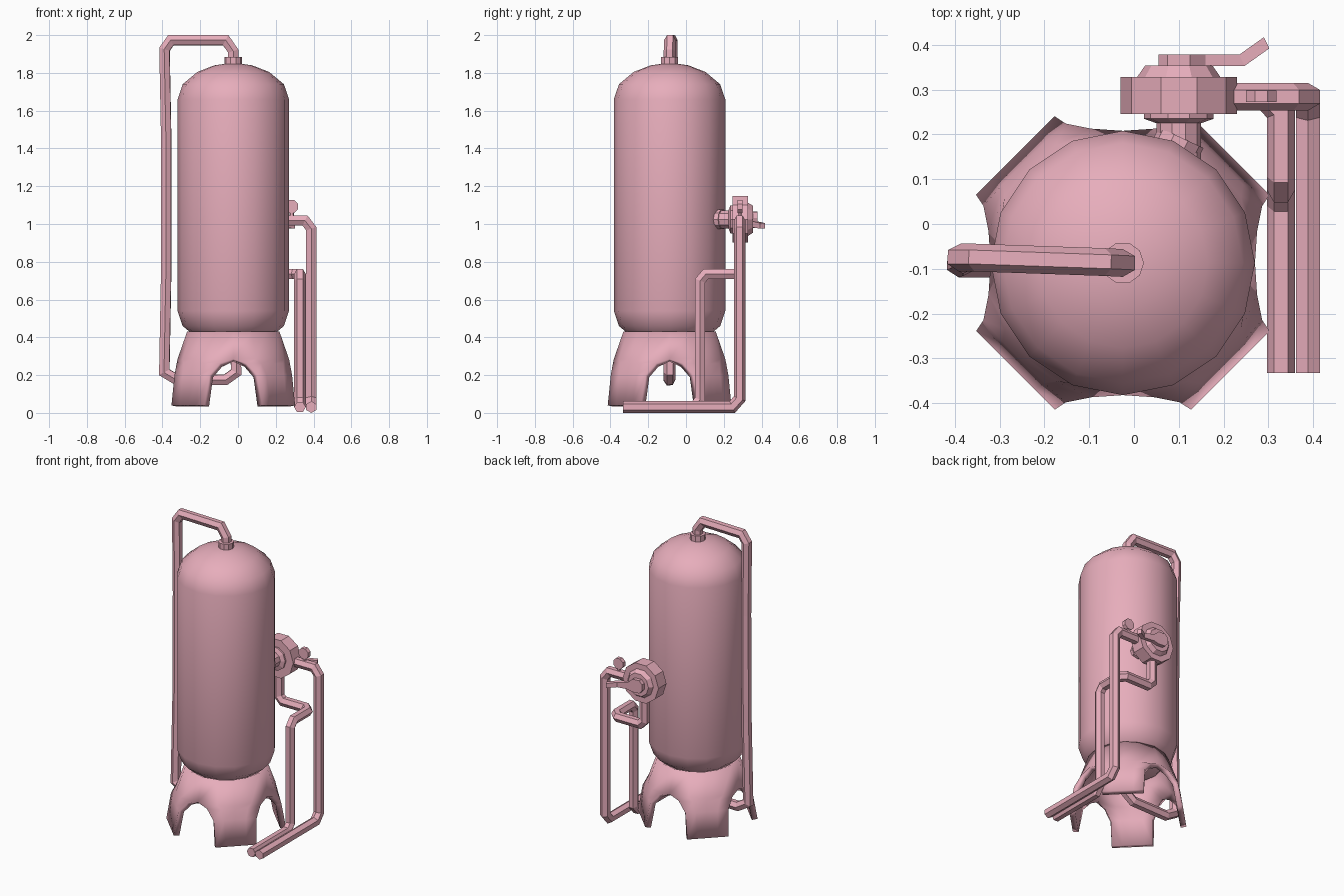
import bpy, bmesh, math
from mathutils import Vector, Matrix

if "Cube" in bpy.data.objects:
    bpy.data.objects.remove(bpy.data.objects["Cube"])

CX, CY = -0.025, -0.087          # tank axis
pink = bpy.data.materials.new("pink_paint")
pink.diffuse_color = (0.80, 0.42, 0.50, 1)
pink.use_nodes = True
pink.node_tree.nodes["Principled BSDF"].inputs["Base Color"].default_value = pink.diffuse_color


def finish(name, bm, smooth=False):
    bmesh.ops.remove_doubles(bm, verts=bm.verts, dist=1e-5)
    bmesh.ops.recalc_face_normals(bm, faces=bm.faces)
    me = bpy.data.meshes.new(name)
    bm.to_mesh(me)
    bm.free()
    ob = bpy.data.objects.new(name, me)
    bpy.context.collection.objects.link(ob)
    me.materials.append(pink)
    if smooth:
        bpy.ops.object.select_all(action='DESELECT')
        ob.select_set(True)
        bpy.context.view_layer.objects.active = ob
        bpy.ops.object.shade_smooth_by_angle(angle=math.radians(32))
    return ob


def bridge(bm, rings):
    """Join closed rings of verts into a capped skin."""
    for a, b in zip(rings, rings[1:]):
        n = len(a)
        for i in range(n):
            j = (i + 1) % n
            bm.faces.new((a[i], a[j], b[j], b[i]))
    bm.faces.new(rings[0])
    bm.faces.new(rings[-1])


def lathe(name, profile, sides, loc, axis=(0, 0, 1), turn=0.0, smooth=False):
    """profile: (radius, distance along axis) pairs."""
    bm = bmesh.new()
    q = Vector(axis).to_track_quat('Z', 'Y').to_matrix()
    rings = []
    for r, h in profile:
        ring = []
        for i in range(sides):
            a = turn + 2 * math.pi * i / sides
            p = q @ Vector((r * math.cos(a), r * math.sin(a), h))
            ring.append(bm.verts.new(p + Vector(loc)))
        rings.append(ring)
    bridge(bm, rings)
    return finish(name, bm, smooth)


def pipe(name, pts, r=0.031, sides=6):
    """Hexagonal tube with mitred bends along a path."""
    pts = [Vector(p) for p in pts]
    d0 = (pts[1] - pts[0]).normalized()
    u = d0.cross(Vector((0, 1, 0)))
    u = (u if u.length > 0.1 else d0.cross(Vector((1, 0, 0)))).normalized()
    v = d0.cross(u)
    ring = [pts[0] + r * (math.cos(a) * u + math.sin(a) * v)
            for a in (2 * math.pi * (i + 0.5) / sides for i in range(sides))]
    bm = bmesh.new()
    rings = [[bm.verts.new(p) for p in ring]]
    for k in range(1, len(pts)):
        d = (pts[k] - pts[k - 1]).normalized()
        nxt = (pts[k + 1] - pts[k]).normalized() if k + 1 < len(pts) else d
        n = (d + nxt).normalized()          # mitre plane
        ring = [p + d * ((pts[k] - p).dot(n) / d.dot(n)) for p in ring]
        rings.append([bm.verts.new(p) for p in ring])
    bridge(bm, rings)
    return finish(name, bm)


# Tank with domed ends
dome = [(0.295, 1.66), (0.268, 1.74), (0.19, 1.805), (0.10, 1.84), (0.03, 1.85)]
base = [(r, 2.2 - z) for r, z in reversed(dome)]
lathe("tank", base + dome, 16, (CX, CY, 0), smooth=True)
lathe("top_fitting", [(0.047, 1.84), (0.047, 1.885)], 10, (CX, CY, 0))
lathe("bottom_fitting", [(0.047, 0.31), (0.047, 0.36)], 10, (CX, CY, 0))

# Skirt with four splayed legs and arches: rows of (z, edge dist, half width, centre dist)
rows = [(0.04, 0.339, 0.124, 0.339), (0.20, 0.310, 0.130, 0.315),
        (0.262, 0.262, 0.162, 0.302), (0.285, 0.2086, 0.2086, 0.297),
        (0.43, 0.173, 0.173, 0.245)]
bm = bmesh.new()
for q in range(4):
    rot = Matrix.Rotation(math.radians(45 + 90 * q), 3, 'Z')
    grid = []
    for z, de, w, dc in rows:
        grid.append([bm.verts.new(rot @ Vector((dc + (de - dc) * t * t, w * t, z))
                                  + Vector((CX, CY, 0)))
                     for t in (-1, -0.5, 0, 0.5, 1)])
    for a, b in zip(grid, grid[1:]):
        for i in range(4):
            bm.faces.new((a[i], a[i + 1], b[i + 1], b[i]))
skirt = finish("leg_skirt", bm, smooth=True)
sol = skirt.modifiers.new("thickness", 'SOLIDIFY')
sol.thickness = 0.035
sol.offset = -1

# Long side pipe from the top of the tank round to the bottom
pipe("side_pipe", [
    (CX, CY, 1.87), (CX, CY, 1.915), (-0.065, -0.085, 1.973), (-0.355, -0.075, 1.973),
    (-0.389, -0.075, 1.925), (-0.380, -0.08, 1.45), (-0.380, -0.085, 0.75),
    (-0.390, -0.088, 0.215), (-0.320, -0.088, 0.173), (-0.065, CY, 0.176),
    (-0.010, CY, 0.215), (-0.012, CY, 0.33)])

# Valve on the back of the tank
VX, VZ = 0.10, 1.025
lathe("valve_collar", [(0.055, -0.03), (0.055, 0.012)], 10, (VX, 0.182, VZ), (0.42, 0.9, 0))
lathe("valve_stem", [(0.05, 0.12), (0.05, 0.225), (0.078, 0.235), (0.078, 0.246)],
      10, (VX, 0, VZ), (0, 1, 0))
lathe("valve_body", [(0.13, 0.245), (0.13, 0.328), (0.093, 0.328), (0.075, 0.354)],
      10, (VX, 0, VZ), (0, 1, 0))

# Lever: stations of (x, y, z, half height)
bm = bmesh.new()
rings = []
for x, y, z, h in [(0.055, 0.353, VZ, 0.02), (0.075, 0.353, VZ, 0.042),
                   (0.125, 0.353, VZ - 0.003, 0.042), (0.16, 0.353, 1.01, 0.022),
                   (0.235, 0.353, 0.998, 0.016), (0.29, 0.392, 0.99, 0.015)]:
    dx = 0.012 if x > 0.2 else 0.0
    rings.append([bm.verts.new(p) for p in (
        (x + dx, y, z - h), (x + dx, y, z + h), (x, y + 0.025, z + h), (x, y + 0.025, z - h))])
bridge(bm, rings)
finish("valve_lever", bm)

# Two outlet pipes running down and forward along the floor
pipe("outer_outlet_pipe", [
    (0.20, 0.284, 1.018), (0.355, 0.284, 1.018), (0.388, 0.284, 0.975),
    (0.388, 0.284, 0.075), (0.388, 0.245, 0.031), (0.388, -0.333, 0.031)])
pipe("inner_outlet_pipe", [
    (0.10, 0.284, 0.95), (0.10, 0.284, 0.765), (0.13, 0.284, 0.735),
    (0.295, 0.284, 0.735), (0.328, 0.25, 0.735), (0.328, 0.105, 0.735),
    (0.328, 0.075, 0.70), (0.328, 0.075, 0.07), (0.328, 0.04, 0.031),
    (0.328, -0.333, 0.031)])

# Small round knob on the outer pipe
lathe("knob", [(0.037, 0.272), (0.037, 0.298)], 8, (0.284, 0, 1.092), (0, 1, 0),
      turn=math.pi / 8)
lathe("knob_post", [(0.012, 1.03), (0.012, 1.07)], 6, (0.284, 0.285, 0))
